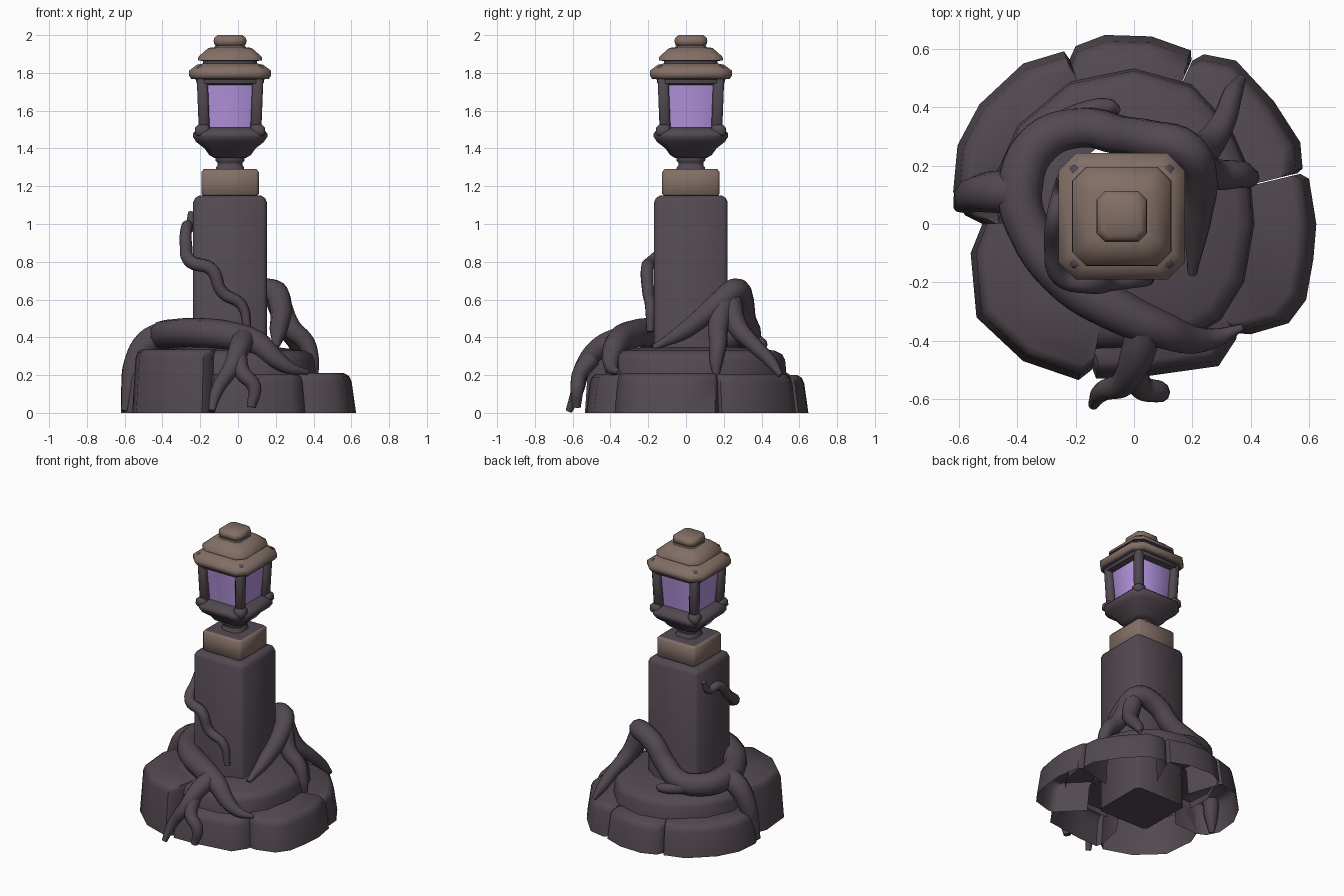
import bpy, bmesh, math
from mathutils import Vector

CX, CY = -0.042, 0.026          # axis of pillar and lantern


def material(name, rgb):
    m = bpy.data.materials.new(name)
    m.diffuse_color = (*rgb, 1)
    return m


STONE = material("dark_stone", (0.085, 0.067, 0.082))
TRIM = material("tan_trim", (0.225, 0.160, 0.133))
GLASS = material("violet_glass", (0.46, 0.30, 0.74))


def finish(name, bm, mats, angle=35):
    me = bpy.data.meshes.new(name)
    bm.to_mesh(me)
    bm.free()
    ob = bpy.data.objects.new(name, me)
    bpy.context.collection.objects.link(ob)
    for m in mats:
        me.materials.append(m)
    bpy.ops.object.select_all(action='DESELECT')
    bpy.context.view_layer.objects.active = ob
    ob.select_set(True)
    bpy.ops.object.shade_smooth_by_angle(angle=math.radians(angle))
    return ob


def loft(name, rings, cham, mats, dark_rows=(), top_mat=0):
    """Stack of chamfered squares; rings are (half width, z)."""
    bm = bmesh.new()
    rows = []
    for w, z in rings:
        k = w * (1 - cham)
        pts = [(k, -w), (w, -k), (w, k), (k, w), (-k, w), (-w, k), (-w, -k), (-k, -w)]
        rows.append([bm.verts.new((CX + x, CY + y, z)) for x, y in pts])
    for r, (a, b) in enumerate(zip(rows, rows[1:])):
        for i in range(8):
            j = (i + 1) % 8
            f = bm.faces.new((a[i], a[j], b[j], b[i]))
            f.material_index = 1 if r in dark_rows else 0
    bm.faces.new(rows[0][::-1])
    bm.faces.new(rows[-1]).material_index = top_mat
    return finish(name, bm, mats, 62)


# Pillar, collar and neck
loft("pillar", [(0.195, 0.0), (0.195, 1.115), (0.185, 1.138), (0.165, 1.15)], 0.12, [STONE])
loft("collar", [(0.14, 1.145), (0.152, 1.16), (0.152, 1.275), (0.14, 1.29), (0.125, 1.292)],
     0.1, [TRIM, STONE], dark_rows=(3,), top_mat=1)
loft("neck", [(0.075, 1.285), (0.075, 1.30), (0.066, 1.31), (0.066, 1.325), (0.076, 1.335),
              (0.076, 1.35), (0.07, 1.36), (0.07, 1.38)], 0.45, [STONE])

# Lantern bowl, glass body and roof
loft("lantern_bowl", [(0.085, 1.35), (0.11, 1.365), (0.135, 1.40), (0.18, 1.435), (0.197, 1.462),
                      (0.197, 1.48), (0.178, 1.50), (0.15, 1.512)], 0.3, [STONE])
loft("glass_body", [(0.125, 1.50), (0.145, 1.75)], 0.1, [GLASS])
loft("top_frame", [(0.15, 1.735), (0.178, 1.745), (0.182, 1.78)], 0.25, [STONE])
loft("roof", [(0.17, 1.765), (0.205, 1.768), (0.217, 1.785), (0.217, 1.812), (0.175, 1.843),
              (0.142, 1.85), (0.142, 1.863), (0.17, 1.866), (0.168, 1.885), (0.115, 1.932),
              (0.082, 1.936), (0.08, 1.945)], 0.28, [TRIM, STONE], dark_rows=(0, 5, 6))
loft("finial", [(0.07, 1.942), (0.084, 1.952), (0.087, 1.968), (0.084, 1.985), (0.065, 2.0)], 0.35, [TRIM])


def strut(name, ends, size):
    """Square bar between two points (vertical sweep)."""
    bm = bmesh.new()
    rows = []
    for p in ends:
        rows.append([bm.verts.new((p[0] + sx * size, p[1] + sy * size, p[2]))
                     for sx, sy in ((-1, -1), (1, -1), (1, 1), (-1, 1))])
    for i in range(4):
        j = (i + 1) % 4
        bm.faces.new((rows[0][i], rows[0][j], rows[1][j], rows[1][i]))
    bm.faces.new(rows[0][::-1])
    bm.faces.new(rows[1])
    bmesh.ops.bevel(bm, geom=bm.edges[:], offset=size * 0.4, segments=1, affect='EDGES')
    return finish(name, bm, [STONE], 62)


# Corner posts, with blocks at the foot of each
for sx in (-1, 1):
    for sy in (-1, 1):
        strut("lantern_post", [(CX + sx * 0.136, CY + sy * 0.136, 1.48),
                               (CX + sx * 0.150, CY + sy * 0.150, 1.838)], 0.029)
        strut("post_foot", [(CX + sx * 0.150, CY + sy * 0.150, 1.465),
                            (CX + sx * 0.145, CY + sy * 0.145, 1.526)], 0.038)


def around(p, s):
    return CX + (p[0] - CX) * s, CY + (p[1] - CY) * s


def stone(name, pts, h, inner=0.62):
    """Wedge of the plinth: counter-clockwise outer outline, open underneath."""
    strip = [around(pts[0], inner)] + pts + [around(pts[-1], inner)]
    bm = bmesh.new()
    rows = []
    for s, z in ((1, 0), (0.965, h - 0.045), (0.945, h - 0.015), (0.905, h)):
        rows.append([bm.verts.new((*around(p, s), z)) for p in strip])
    for a, b in zip(rows, rows[1:]):
        for i in range(len(strip) - 1):
            bm.faces.new((a[i], a[i + 1], b[i + 1], b[i]))
    bm.faces.new(rows[-1])
    return finish(name, bm, [STONE], 50)


# Plinth stones: the front left one is tall, the others low
stone("right_stone", [(0.36, -0.375), (0.40, -0.378), (0.53, -0.34), (0.59, -0.26), (0.615, -0.12),
                      (0.625, 0.0), (0.60, 0.155), (0.57, 0.172)], 0.21)
stone("back_right_stone", [(0.560, 0.174), (0.578, 0.19), (0.57, 0.28), (0.48, 0.42), (0.35, 0.56),
                           (0.24, 0.582), (0.20, 0.56)], 0.205)
stone("back_stone", [(0.197, 0.56), (0.195, 0.595), (0.06, 0.643), (-0.10, 0.648), (-0.20, 0.61),
                     (-0.223, 0.56)], 0.20)
stone("back_left_stone", [(-0.218, 0.56), (-0.24, 0.592), (-0.38, 0.55), (-0.53, 0.41), (-0.605, 0.27),
                          (-0.62, 0.11), (-0.58, 0.03), (-0.52, 0.0)], 0.21)
stone("front_left_stone", [(-0.52, 0.0), (-0.56, -0.10), (-0.54, -0.32), (-0.38, -0.47), (-0.19, -0.535),
                           (-0.145, -0.50)], 0.335)
stone("front_stone", [(-0.145, -0.49), (-0.13, -0.53), (0.02, -0.525), (0.29, -0.487), (0.35, -0.395),
                      (0.355, -0.37)], 0.205)

# Raised inner mound
outline = [(0.30, -0.33), (0.38, -0.20), (0.415, 0.0), (0.40, 0.18), (0.33, 0.34), (0.20, 0.48),
           (0.0, 0.535), (-0.22, 0.49), (-0.40, 0.34), (-0.48, 0.16), (-0.46, -0.10), (-0.38, -0.30),
           (-0.15, -0.43), (0.15, -0.42)]
bm = bmesh.new()
rows = [[bm.verts.new((*around(p, s), z)) for p in outline]
        for s, z in ((1, 0.17), (0.98, 0.28), (0.95, 0.31), (0.87, 0.33), (0.5, 0.35))]
for a, b in zip(rows, rows[1:]):
    for i in range(len(outline)):
        j = (i + 1) % len(outline)
        bm.faces.new((a[i], a[j], b[j], b[i]))
finish("inner_mound", bm, [STONE], 50)


def root(name, pts):
    """Tapering tube through (x, y, z, radius) points."""
    cu = bpy.data.curves.new(name, 'CURVE')
    cu.dimensions = '3D'
    cu.bevel_depth = 1.0
    cu.bevel_resolution = 3
    cu.resolution_u = 5
    cu.use_fill_caps = True
    sp = cu.splines.new('BEZIER')
    sp.bezier_points.add(len(pts) - 1)
    for bp, (x, y, z, r) in zip(sp.bezier_points, pts):
        bp.co = (x, y, z)
        bp.radius = r
        bp.handle_left_type = bp.handle_right_type = 'AUTO'
    cu.materials.append(STONE)
    ob = bpy.data.objects.new(name, cu)
    bpy.context.collection.objects.link(ob)
    bpy.ops.object.select_all(action='DESELECT')
    bpy.context.view_layer.objects.active = ob
    ob.select_set(True)
    bpy.ops.object.convert(target='MESH')
    bpy.ops.object.shade_smooth_by_angle(angle=math.radians(60))


# Roots: the main coil and its forks, then the climbing vine
root("main_root", [(0.37, -0.355, 0.215, .012), (0.28, -0.39, 0.235, .033), (0.20, -0.395, 0.285, .05),
                   (0.10, -0.365, 0.37, .065),
                   (-0.05, -0.30, 0.41, .077), (-0.22, -0.20, 0.425, .078), (-0.36, -0.02, 0.42, .075),
                   (-0.39, 0.13, 0.41, .08), (-0.32, 0.28, 0.40, .077), (-0.18, 0.33, 0.41, .07),
                   (-0.05, 0.305, 0.49, .068), (0.05, 0.29, 0.60, .068), (0.18, 0.255, 0.645, .066),
                   (0.225, 0.16, 0.57, .06), (0.215, 0.0, 0.44, .048), (0.20, -0.17, 0.345, .015)])
root("left_root", [(-0.38, 0.11, 0.42, .075), (-0.48, 0.11, 0.37, .072), (-0.55, 0.10, 0.25, .06),
                   (-0.575, 0.08, 0.12, .046), (-0.60, 0.06, 0.01, .02)])
root("back_root_tip", [(-0.28, 0.32, 0.40, .05), (-0.16, 0.385, 0.37, .038), (-0.08, 0.40, 0.36, .028),
                       (-0.05, 0.385, 0.355, .01)])
root("front_root_left", [(0.04, -0.33, 0.40, .065), (0.01, -0.45, 0.35, .058), (-0.035, -0.545, 0.24, .045),
                         (-0.11, -0.575, 0.12, .034), (-0.14, -0.62, 0.01, .018)])
root("front_root_right", [(0.0, -0.50, 0.29, .05), (0.025, -0.56, 0.21, .042), (0.085, -0.575, 0.14, .038),
                          (0.07, -0.58, 0.03, .024)])
root("back_right_root", [(0.20, 0.23, 0.61, .062), (0.255, 0.27, 0.46, .055), (0.31, 0.36, 0.36, .042),
                         (0.34, 0.45, 0.27, .034), (0.37, 0.50, 0.20, .015)])
root("right_root", [(0.22, 0.20, 0.58, .06), (0.28, 0.17, 0.45, .055), (0.36, 0.17, 0.37, .048),
                    (0.395, 0.16, 0.27, .036), (0.41, 0.16, 0.19, .015)])
root("climbing_vine", [(-0.25, 0.16, 1.06, .015), (-0.255, 0.11, 0.98, .025), (-0.27, 0.03, 0.99, .03),
                       (-0.275, -0.08, 0.88, .033), (-0.25, -0.18, 0.80, .035), (-0.14, -0.205, 0.76, .035),
                       (-0.085, -0.20, 0.64, .032), (0.02, -0.19, 0.57, .028), (0.05, -0.19, 0.43, .02)])
